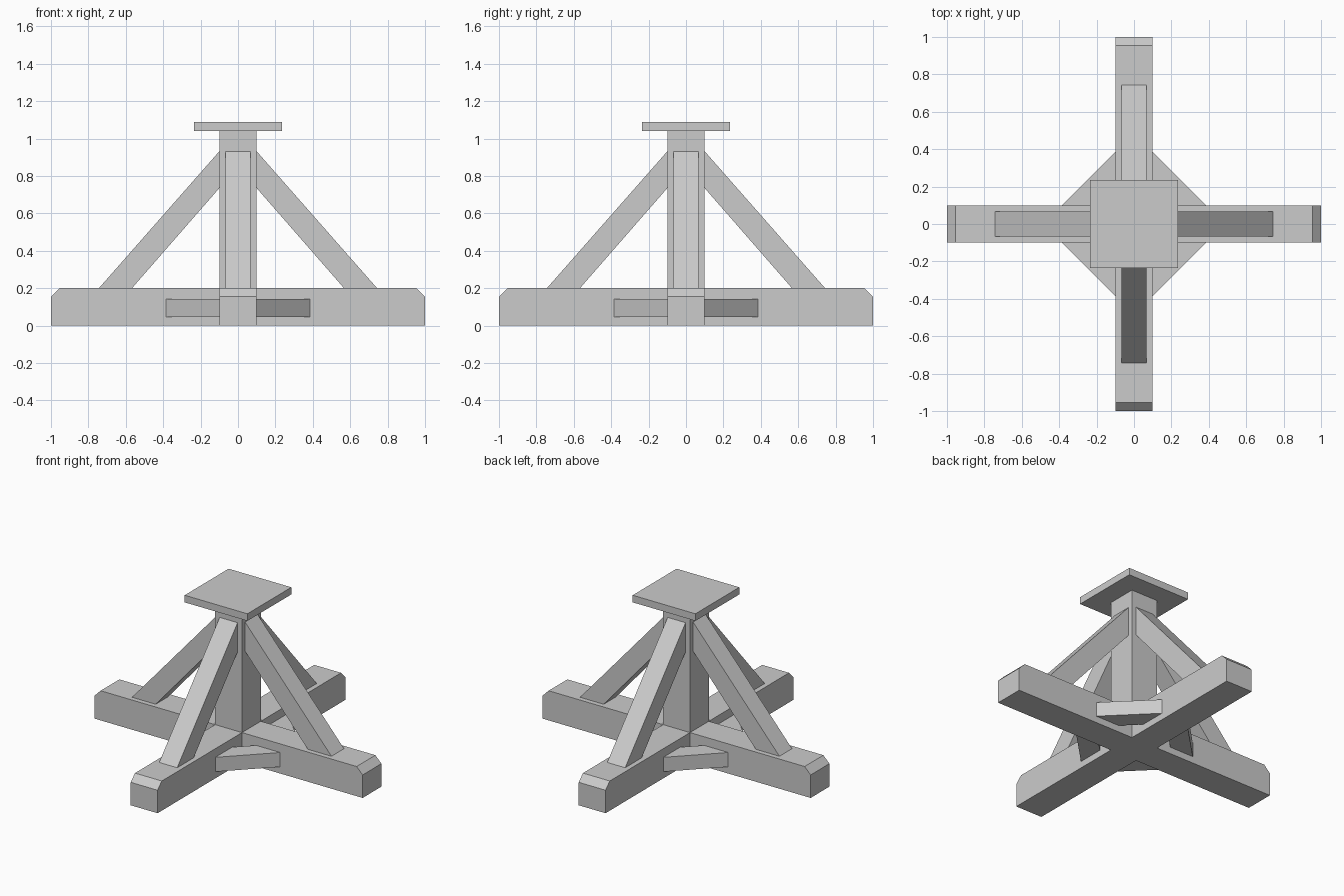
import bpy
import bmesh
import math
from mathutils import Matrix, Vector

if "Cube" in bpy.data.objects:
    bpy.data.objects.remove(bpy.data.objects["Cube"], do_unlink=True)

grey = bpy.data.materials.new("plain grey")
grey.use_nodes = True
colour = (0.6, 0.6, 0.6, 1)
grey.diffuse_color = colour
grey.node_tree.nodes["Principled BSDF"].inputs["Base Color"].default_value = colour


def prism(name, outline, depth, turn):
    """Extrude a closed outline along a depth vector, then turn it about z."""
    bm = bmesh.new()
    face = bm.faces.new([bm.verts.new(p) for p in outline])
    extruded = bmesh.ops.extrude_face_region(bm, geom=[face])["geom"]
    verts = [v for v in extruded if isinstance(v, bmesh.types.BMVert)]
    bmesh.ops.translate(bm, verts=verts, vec=Vector(depth))
    bmesh.ops.recalc_face_normals(bm, faces=bm.faces)
    bm.transform(Matrix.Rotation(turn, 4, "Z"))
    mesh = bpy.data.meshes.new(name)
    bm.to_mesh(mesh)
    bm.free()
    mesh.materials.append(grey)
    obj = bpy.data.objects.new(name, mesh)
    bpy.context.collection.objects.link(obj)
    return obj


def side_prism(name, profile, half_width, turn):
    """Profile in (distance from centre, height), given a width across."""
    outline = [(r, -half_width, z) for r, z in profile]
    return prism(name, outline, (0, 2 * half_width, 0), turn)


def block(name, half, bottom, top):
    profile = [(-half, bottom), (half, bottom), (half, top), (-half, top)]
    return side_prism(name, profile, half, 0)


HALF = 0.1      # half thickness of the post and feet
FOOT = 0.2      # height of the feet
BEVEL = 0.045   # cut at the foot ends

# Central post and top plate
block("post", HALF, 0, 1.04)
block("top_plate", 0.234, 1.04, 1.088)

foot = [(HALF, 0), (1, 0), (1, FOOT - BEVEL), (1 - BEVEL, FOOT), (HALF, FOOT)]
strut = [(HALF, 0.735), (0.567, FOOT), (0.744, FOOT), (HALF, 0.932)]
brace = [(0.205, HALF), (0.385, HALF), (HALF, 0.385), (HALF, 0.205)]

# Four feet, sloping struts and corner braces around the post
for i, side in enumerate(("left", "back", "right", "front")):
    turn = i * math.pi / 2
    side_prism(side + "_foot", foot, HALF, turn)
    side_prism(side + "_strut", strut, 0.067, turn)
    prism(side + "_corner_brace", [(x, y, 0.045) for x, y in brace], (0, 0, 0.097), turn)
